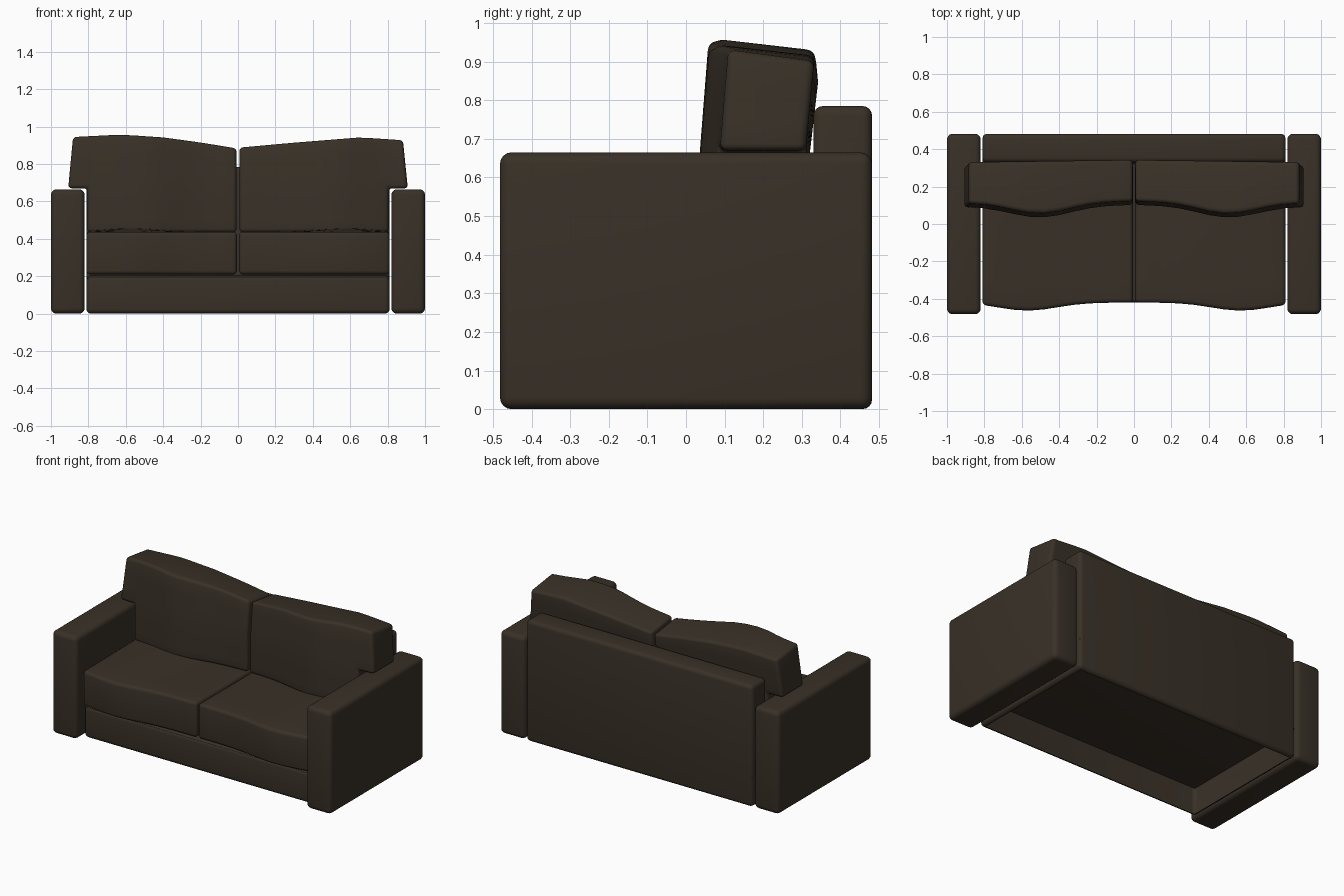
import bpy, bmesh, math
from mathutils import Vector

if "Cube" in bpy.data.objects:
    bpy.data.objects.remove(bpy.data.objects["Cube"])

mat = bpy.data.materials.new("dark brown fabric")
mat.diffuse_color = (0.040, 0.030, 0.020, 1)
mat.use_nodes = True
mat.node_tree.nodes["Principled BSDF"].inputs["Base Color"].default_value = mat.diffuse_color


def prism(name, pts, axis, lo, hi, bevel, cuts=(), deform=None, open_bottom=False):
    """Extrude a profile along x (y,z points) or y (x,z points), round it, slice it, bend it."""
    bm = bmesh.new()
    place = (lambda p, d: (d, p[0], p[1])) if axis == 'x' else (lambda p, d: (p[0], d, p[1]))
    a = [bm.verts.new(place(p, lo)) for p in pts]
    b = [bm.verts.new(place(p, hi)) for p in pts]
    n = len(pts)
    bm.faces.new(a)
    bm.faces.new(b[::-1])
    for i in range(n):
        j = (i + 1) % n
        bm.faces.new((a[i], b[i], b[j], a[j]))
    bmesh.ops.recalc_face_normals(bm, faces=bm.faces[:])
    bmesh.ops.bevel(bm, geom=bm.edges[:], offset=bevel, segments=4, profile=0.5,
                    affect='EDGES', clamp_overlap=True)
    if open_bottom:
        low = [f for f in bm.faces if f.normal.z < -0.99 and f.calc_center_median().z < 0.002]
        bmesh.ops.delete(bm, geom=low, context='FACES')
    for ax, vals in cuts:
        no = Vector((0, 0, 0))
        no[ax] = 1
        for v in vals:
            bmesh.ops.bisect_plane(bm, geom=bm.verts[:] + bm.edges[:] + bm.faces[:],
                                   plane_co=no * v, plane_no=no)
    if deform:
        for v in bm.verts:
            v.co = deform(*v.co)
    bmesh.ops.recalc_face_normals(bm, faces=bm.faces[:])
    me = bpy.data.meshes.new(name)
    bm.to_mesh(me)
    bm.free()
    ob = bpy.data.objects.new(name, me)
    bpy.context.collection.objects.link(ob)
    me.materials.append(mat)
    bpy.context.view_layer.objects.active = ob
    ob.select_set(True)
    bpy.ops.object.shade_smooth_by_angle(angle=math.radians(45))
    ob.select_set(False)
    return ob


def rect(x0, z0, x1, z1):
    return [(x0, z0), (x1, z0), (x1, z1), (x0, z1)]


def bump(x, c, w):
    return math.exp(-((x - c) / w) ** 2)


def lerp_table(tab, x):
    x = min(max(x, tab[0][0]), tab[-1][0])
    for (x0, z0), (x1, z1) in zip(tab, tab[1:]):
        if x <= x1:
            t = (x - x0) / (x1 - x0)
            return z0 + (z1 - z0) * t


# frame: open-bottomed base joined with the back rest
prism("base_and_back", [(-0.42, 0), (-0.42, 0.205), (0.33, 0.205), (0.33, 0.785),
                        (0.482, 0.785), (0.482, 0)], 'x', -0.81, 0.81, 0.025, open_bottom=True)
# underside deck that closes the hollow base
prism("base_deck", rect(-0.415, 0.185, 0.475, 0.198), 'x', -0.805, 0.805, 0.003)

steps = [i * 0.08 for i in range(1, 12)]
tops = {-1: [(0, .885), (.2, .918), (.4, .945), (.62, .96), (.91, .947)],
        1: [(0, .89), (.3, .917), (.65, .945), (.91, .93)]}

for s, side in ((-1, "left"), (1, "right")):
    # arm rest
    prism(side + "_arm", rect(-0.482, 0, 0.482, 0.665), 'x', s * 0.82, s * 1.0, 0.03)

    # seat cushion with a soft bulging front
    def seat_shape(x, y, z):
        f = max(0.0, min(1.0, (0.1 - y) / 0.52))
        y -= 0.043 * bump(x, 0.57, 0.22) * f * f
        z += 0.022 * bump(x, 0.57, 0.2) * (z - 0.21) / 0.225 * (1 - f)
        return Vector((s * x, y, z))
    prism(side + "_seat_cushion", rect(0.006, 0.21, 0.81, 0.437), 'y', -0.42, 0.325, 0.02,
          [(0, steps), (1, [-.3, -.15, 0, .15])], seat_shape)

    # back cushion: L shape resting over the arm, leaning and bulging
    def back_shape(x, y, z):
        front = (0.31 - y) / 0.22
        up = max(0.0, (z - 0.67) / 0.28)
        y += 0.022 * up + 0.012 * (1 - x / 0.9) - 0.06 * bump(x, 0.5, 0.22) * front
        z += (lerp_table(tops[s], x) - 0.95 - 0.03 * (1 - front)) * up
        x -= 0.025 * up * max(0.0, (x - 0.7) / 0.2)
        return Vector((s * x, y, z))
    prism(side + "_back_cushion", [(0.008, 0.435), (0.805, 0.435), (0.805, 0.67), (0.908, 0.67),
                                   (0.908, 0.95), (0.008, 0.95)], 'y', 0.09, 0.31, 0.02,
          [(0, steps), (2, [.5, .58, .67, .76, .85])], back_shape)
